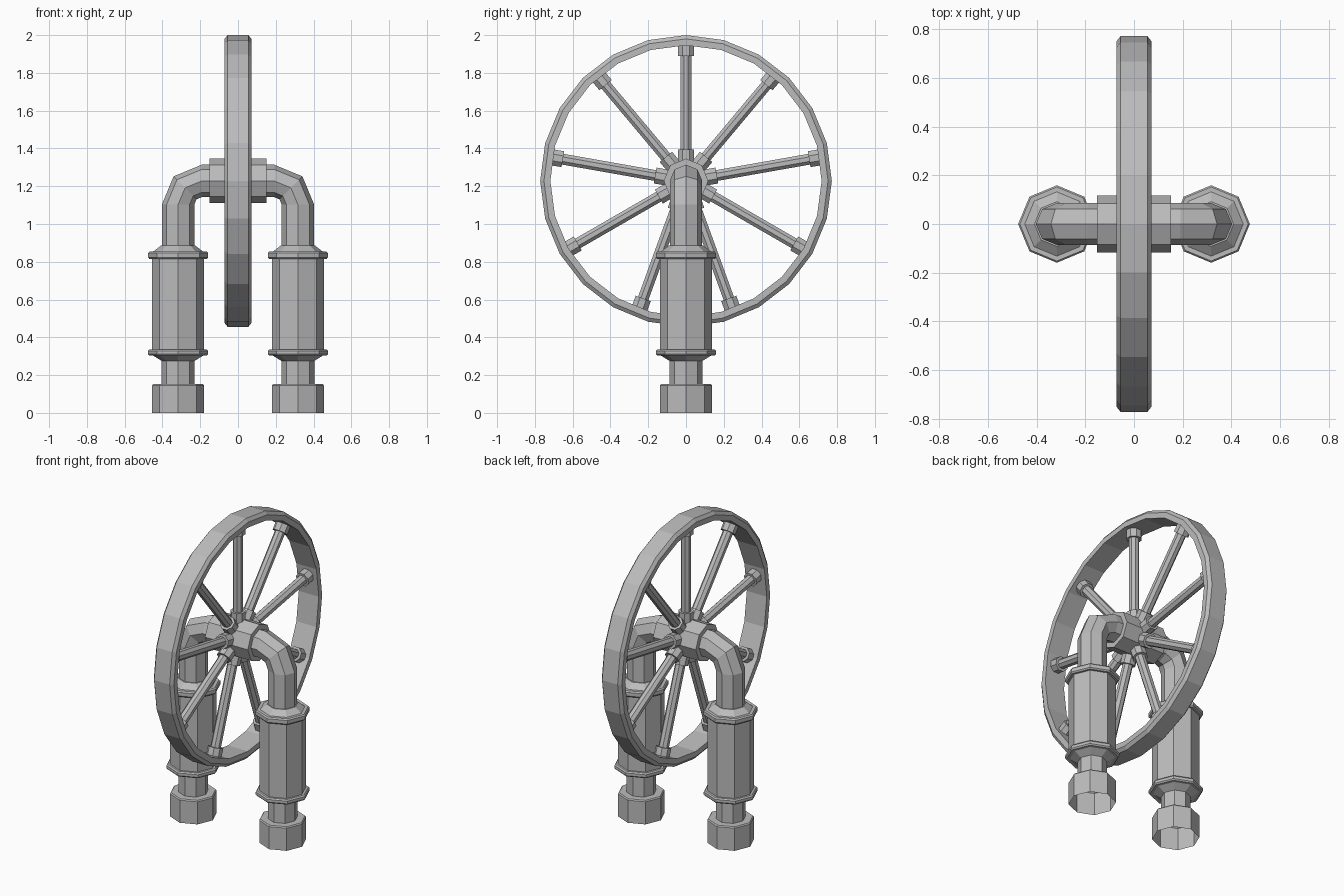
import bpy, bmesh, math
from mathutils import Vector

if "Cube" in bpy.data.objects:
    bpy.data.objects.remove(bpy.data.objects["Cube"], do_unlink=True)

metal = bpy.data.materials.new("grey metal")
metal.use_nodes = True
GREY = (0.5, 0.5, 0.5, 1.0)
metal.diffuse_color = GREY
metal.node_tree.nodes["Principled BSDF"].inputs["Base Color"].default_value = GREY

X, Y, Z = Vector((1, 0, 0)), Vector((0, 1, 0)), Vector((0, 0, 1))
HUB = Vector((0, 0, 1.228))
LEG_X = 0.317


def ring(centre, u, v, radius, sides=8, turn=0.0):
    """Points of a regular polygon in the plane of u and v."""
    angles = [turn + 2 * math.pi * i / sides for i in range(sides)]
    return [centre + radius * (math.cos(a) * u + math.sin(a) * v) for a in angles]


def loft(name, rings, cap_start=True, cap_end=True, closed=False):
    """Skin a row of rings into one flat-shaded object."""
    bm = bmesh.new()
    rows = [[bm.verts.new(p) for p in r] for r in rings]
    pairs = list(zip(rows, rows[1:]))
    if closed:
        pairs.append((rows[-1], rows[0]))
    for a, b in pairs:
        for i in range(len(a)):
            j = (i + 1) % len(a)
            bm.faces.new((a[i], a[j], b[j], b[i]))
    if not closed and cap_start:
        bm.faces.new(rows[0])
    if not closed and cap_end:
        bm.faces.new(rows[-1])
    bmesh.ops.recalc_face_normals(bm, faces=bm.faces)
    mesh = bpy.data.meshes.new(name)
    bm.to_mesh(mesh)
    bm.free()
    mesh.materials.append(metal)
    obj = bpy.data.objects.new(name, mesh)
    bpy.context.collection.objects.link(obj)
    return obj


# Legs: turned profile (radius, height), open underneath
leg_profile = [
    (0.138, 0.0), (0.138, 0.145), (0.132, 0.152), (0.087, 0.152),
    (0.087, 0.275), (0.132, 0.303), (0.152, 0.303), (0.159, 0.311),
    (0.159, 0.328), (0.152, 0.336), (0.138, 0.336),
    (0.138, 0.815), (0.152, 0.815), (0.159, 0.823), (0.159, 0.846),
    (0.152, 0.854), (0.132, 0.854), (0.092, 0.885), (0.085, 0.885),
]
for side, x in (("left", LEG_X), ("right", -LEG_X)):
    rings = [ring(Vector((x, 0, z)), X, Y, r) for r, z in leg_profile]
    loft(side + "_leg", rings, cap_start=False)

# Arched axle pipe: up one leg, over through the hub, down the other
BEND = 0.125
bend_x, bend_z = LEG_X - BEND, HUB.z - BEND
stations = [(Vector((LEG_X, 0, 0.87)), X)]
for sx, angles in ((1, (0, 45, 90)), (-1, (90, 45, 0))):
    for deg in angles:
        a = math.radians(deg)
        out = Vector((sx * math.cos(a), 0, math.sin(a)))
        stations.append((Vector((sx * bend_x, 0, bend_z)) + BEND * out, out))
stations.append((Vector((-LEG_X, 0, 0.87)), -X))
loft("axle_pipe", [ring(c, n, Y, 0.086) for c, n in stations])

# Hub
loft("wheel_hub", [ring(HUB + s * 0.152 * X, Z, Y, 0.118) for s in (-1, 1)])

# Rim: cross-section (x, radius) with bevelled outer edges
rim_section = [(-0.071, 0.718), (-0.071, 0.752), (-0.055, 0.772),
               (0.055, 0.772), (0.071, 0.752), (0.071, 0.718)]
loft("wheel_rim", [ring(HUB + x * X, Z, Y, r, 24) for x, r in rim_section], closed=True)

# Spokes: a rod with a collar at each end
spoke_profile = [(0.046, 0.09), (0.046, 0.166), (0.031, 0.166),
                 (0.031, 0.662), (0.046, 0.662), (0.046, 0.72)]
for k in range(9):
    a = 2 * math.pi * k / 9
    out = Vector((0, math.sin(a), math.cos(a)))
    across = out.cross(X)
    rings = [ring(HUB + d * out, X, across, r, 8, math.pi / 8) for r, d in spoke_profile]
    loft(f"spoke_{k + 1}", rings)
